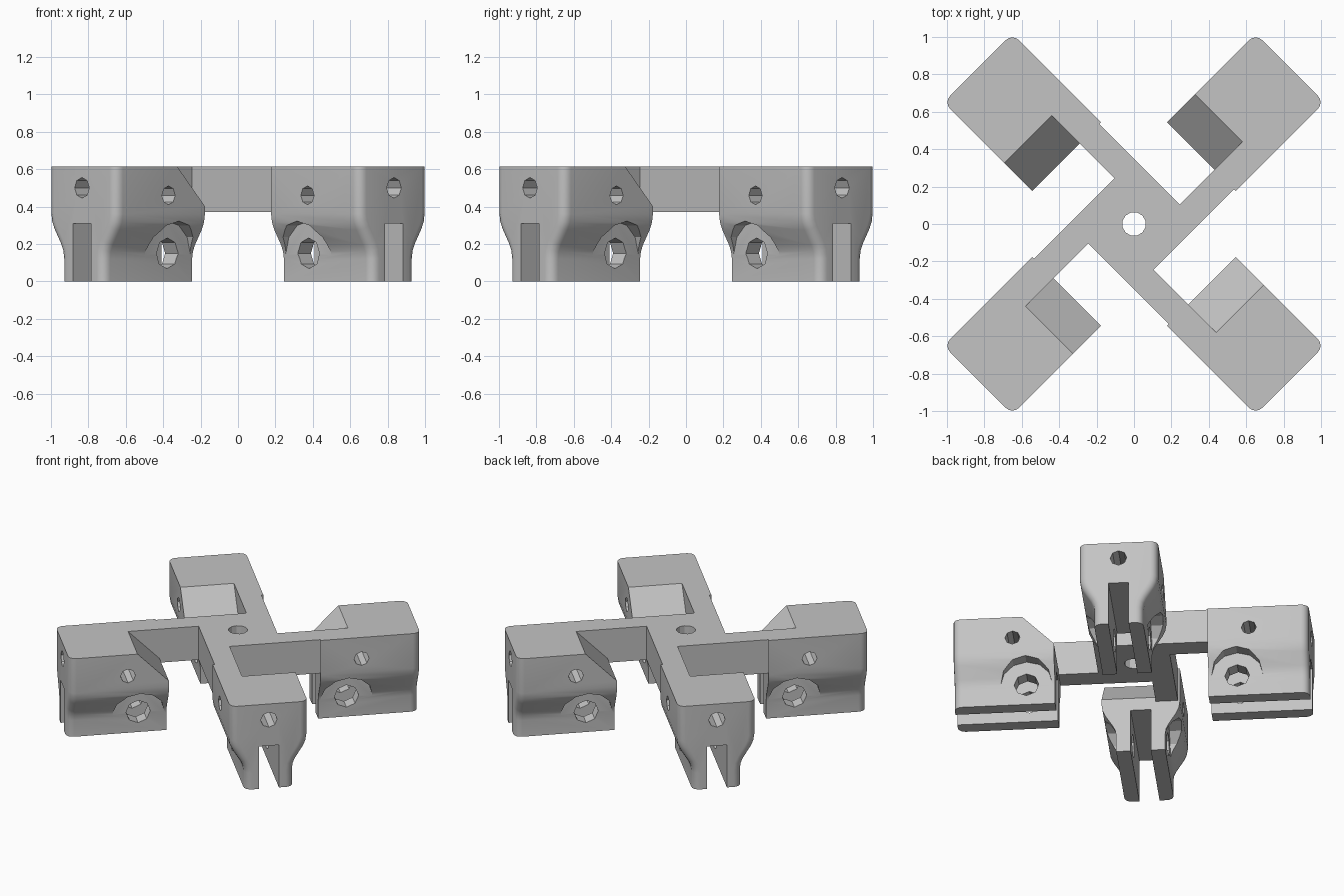
import bpy, bmesh
from math import pi, radians
from mathutils import Matrix, Vector

if "Cube" in bpy.data.objects:
    bpy.data.objects.remove(bpy.data.objects["Cube"], do_unlink=True)

TOP = 0.615          # overall height
INNER, OUTER = 0.51, 1.18   # clamp block extent along its arm
BAR_IN, BAR_OUT = -0.10, -0.247   # offset bar edges

grey = bpy.data.materials.new("light_grey")
grey.use_nodes = True
grey.diffuse_color = (0.55, 0.55, 0.55, 1)
grey.node_tree.nodes["Principled BSDF"].inputs["Base Color"].default_value = grey.diffuse_color


def make(name, bm):
    bmesh.ops.recalc_face_normals(bm, faces=bm.faces)
    mesh = bpy.data.meshes.new(name)
    bm.to_mesh(mesh)
    bm.free()
    mesh.materials.append(grey)
    ob = bpy.data.objects.new(name, mesh)
    bpy.context.collection.objects.link(ob)
    return ob


def prism(points, direction):
    bm = bmesh.new()
    face = bm.faces.new([bm.verts.new(p) for p in points])
    ext = bmesh.ops.extrude_face_region(bm, geom=[face])
    moved = [g for g in ext["geom"] if isinstance(g, bmesh.types.BMVert)]
    bmesh.ops.translate(bm, verts=moved, vec=direction)
    return bm


def drill(name, center, axis, radius, length, sides):
    bm = bmesh.new()
    turn = Vector((0, 0, 1)).rotation_difference(Vector(axis)).to_matrix().to_4x4()
    bmesh.ops.create_cone(bm, cap_ends=True, segments=sides, radius1=radius, radius2=radius,
                          depth=length, matrix=Matrix.Translation(center) @ turn)
    return make(name, bm)


def cut(ob, cutter):
    cutter.hide_render = True
    mod = ob.modifiers.new("cut", "BOOLEAN")
    mod.operation, mod.solver, mod.object = "DIFFERENCE", "EXACT", cutter
    activate(ob)
    bpy.ops.object.modifier_apply(modifier=mod.name)
    bpy.data.objects.remove(cutter, do_unlink=True)


def activate(ob):
    bpy.ops.object.select_all(action="DESELECT")
    ob.select_set(True)
    bpy.context.view_layer.objects.active = ob


# Pinwheel frame: four offset bars meeting in a square hub
outline = []
for k in range(4):
    turn = Matrix.Rotation(k * pi / 2, 3, "Z")
    for x, y in ((BAR_IN, BAR_OUT), (INNER, BAR_OUT), (INNER, BAR_IN)):
        outline.append(turn @ Vector((x, y, 0.37)))
frame = make("cross_frame", prism(outline, (0, 0, TOP - 0.37)))
cut(frame, drill("center_hole", (0, 0, 0.5), (0, 0, 1), 0.064, 1, 12))
frame.rotation_euler.z = pi / 4

# Clamp block: waisted profile run along the arm, outer corners rounded
half = [(0.163, 0), (0.163, 0.12), (0.169, 0.16), (0.185, 0.195),
        (0.235, 0.275), (0.253, 0.315), (0.26, 0.36), (0.26, TOP)]
section = half + [(-y, z) for y, z in reversed(half)]
bm = prism([(INNER, y, z) for y, z in section], (OUTER - INNER, 0, 0))
corners = [e for e in bm.edges
           if all(v.co.x > OUTER - 0.01 for v in e.verts)
           and abs(e.verts[0].co.z - e.verts[1].co.z) > 0.01]
bmesh.ops.bevel(bm, geom=corners, offset=0.05, segments=4, profile=0.5, affect="EDGES")
block = make("clamp_block_1", bm)

# Sloped inner shoulder beside the bar
slope = [(INNER - 0.1, BAR_IN, 0.30), (0.82, BAR_IN, TOP + 0.1), (INNER - 0.1, BAR_IN, TOP + 0.1)]
cut(block, make("shoulder_cutter", prism(slope, (0, 0.5, 0))))

# Slot between the two jaws
slot = [(0.3, -0.067, -0.1), (0.3, 0.067, -0.1), (0.3, 0.067, 0.31), (0.3, -0.067, 0.31)]
cut(block, make("slot_cutter", prism(slot, (1.2, 0, 0))))

# Bolt seats, bolt hole and small pin holes
for side in (-1, 1):
    cut(block, drill("bolt_seat", (0.70, side * 0.316, 0.15), (0, 1, 0), 0.172, 0.3, 12))
cut(block, drill("bolt_hole", (0.70, 0, 0.15), (0, 1, 0), 0.082, 1, 8))
cut(block, drill("side_pin_hole", (0.785, 0, 0.46), (0, 1, 0), 0.05, 1, 8))
cut(block, drill("end_pin_hole", (1.04, 0, 0.50), (1, 0, 0), 0.055, 0.5, 8))

activate(block)
bpy.ops.object.shade_smooth_by_angle(angle=radians(28))

# Repeat the block on every arm
for k in range(4):
    ob = block
    if k:
        ob = bpy.data.objects.new("clamp_block_%d" % (k + 1), block.data)
        bpy.context.collection.objects.link(ob)
    ob.rotation_euler.z = pi / 4 + k * pi / 2
